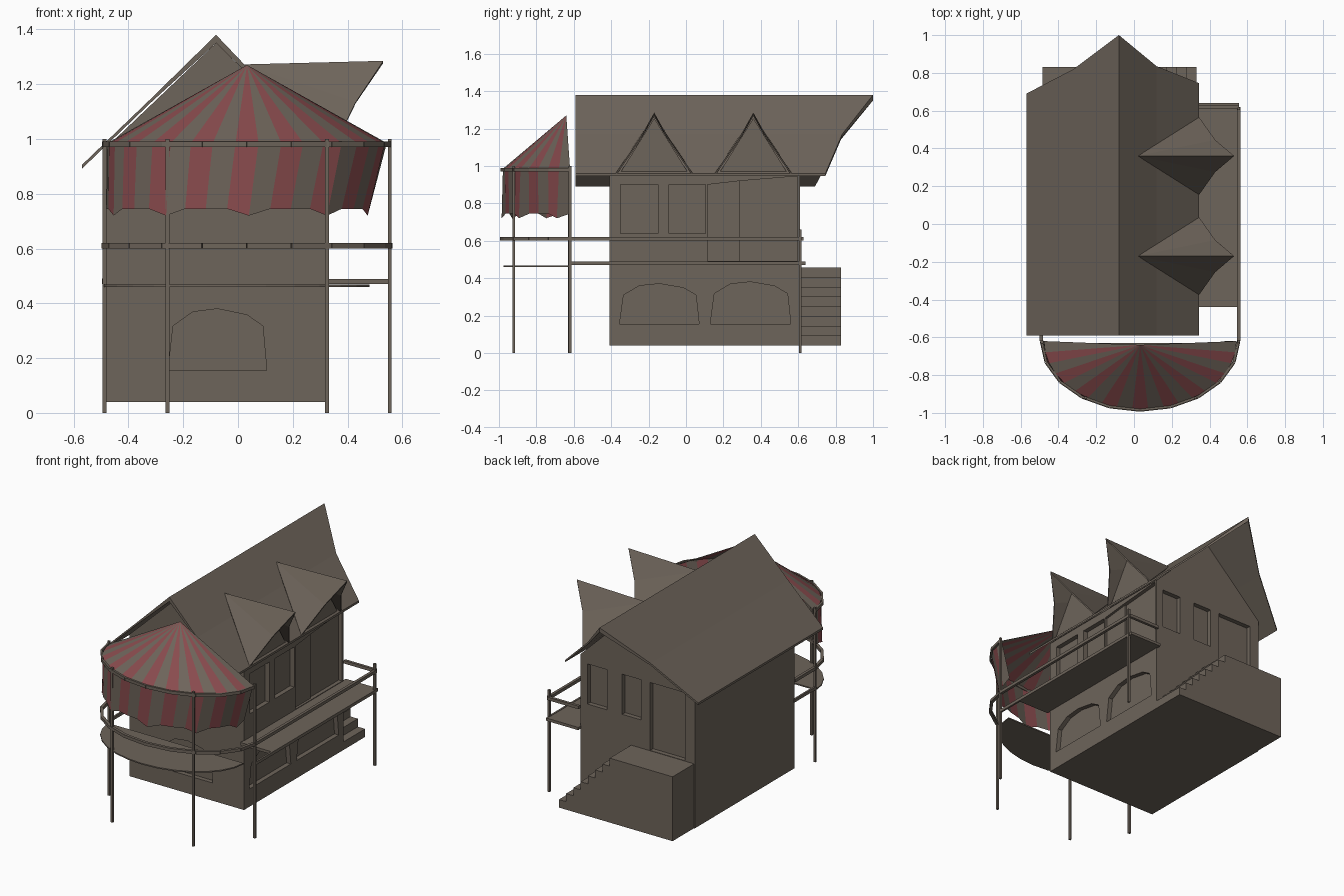
import bpy, bmesh, math
from mathutils import Vector

if "Cube" in bpy.data.objects:
    bpy.data.objects.remove(bpy.data.objects["Cube"])


def material(name, rgb):
    m = bpy.data.materials.new(name)
    m.diffuse_color = (*rgb, 1)
    m.use_nodes = True
    m.node_tree.nodes["Principled BSDF"].inputs["Base Color"].default_value = m.diffuse_color
    return m


BROWN = material("weathered_brown", (0.155, 0.128, 0.103))
RED = material("faded_red", (0.25, 0.07, 0.075))


def make(name, verts, faces, mats=(BROWN,), fix=True):
    me = bpy.data.meshes.new(name)
    me.from_pydata([tuple(v) for v in verts], [], faces)
    for m in mats:
        me.materials.append(m)
    if fix:
        bm = bmesh.new()
        bm.from_mesh(me)
        bmesh.ops.recalc_face_normals(bm, faces=bm.faces)
        bm.to_mesh(me)
        bm.free()
    ob = bpy.data.objects.new(name, me)
    bpy.context.collection.objects.link(ob)
    return ob


def prism(name, profile, axis, a, b):
    """Extrude a 2D profile (u, z) along axis 'x' or 'y' from a to b."""
    put = (lambda u, z, t: (t, u, z)) if axis == 'x' else (lambda u, z, t: (u, t, z))
    n = len(profile)
    verts = [put(u, z, t) for t in (a, b) for u, z in profile]
    faces = [list(range(n)), list(range(2 * n - 1, n - 1, -1))]
    faces += [[i, (i + 1) % n, n + (i + 1) % n, n + i] for i in range(n)]
    return make(name, verts, faces)


def rect(u0, u1, z0, z1):
    return [(u0, z0), (u1, z0), (u1, z1), (u0, z1)]


def arch(u0, u1, z0, z1):
    w, h = u1 - u0, z1 - z0
    return [(u0, z0), (u1, z0), (u1 - .04 * w, z0 + .72 * h), (u0 + .8 * w, z0 + .9 * h),
            (u0 + .5 * w, z1), (u0 + .25 * w, z0 + .95 * h), (u0 + .05 * w, z0 + .72 * h)]


def bars(name, paths, w, h):
    """Rectangular bars along polylines; w = horizontal, h = vertical size."""
    verts, faces = [], []
    for path in paths:
        for p, q in zip(path, path[1:]):
            p, q = Vector(p), Vector(q)
            d = (q - p).normalized()
            if abs(d.z) > .9:
                s, t = Vector((w / 2, 0, 0)), Vector((0, h / 2, 0))
            else:
                s = d.cross(Vector((0, 0, 1))).normalized() * w / 2
                t = Vector((0, 0, h / 2))
            k = len(verts)
            verts += [e + s * i + t * j for e in (p, q) for i, j in ((-1, -1), (1, -1), (1, 1), (-1, 1))]
            faces += [[k, k + 1, k + 2, k + 3], [k + 7, k + 6, k + 5, k + 4]]
            faces += [[k + i, k + (i + 1) % 4, k + 4 + (i + 1) % 4, k + 4 + i] for i in range(4)]
    return make(name, verts, faces)


def half_ellipse(cx, cy, rx, ry, z, n):
    return [(cx - rx * math.cos(math.pi * i / n), cy - ry * math.sin(math.pi * i / n), z)
            for i in range(n + 1)]


# house body with gable ends
body = prism("house_body", [(-.49, .04), (.33, .04), (.33, .95), (-.08, 1.35), (-.49, .96)],
             'y', -.41, .61)

# recessed windows and doors
cuts = [('x', rect(-.35, -.15, .64, .90), .30, .40),
        ('x', rect(-.09, .105, .64, .90), .30, .40),
        ('x', [(.115, .492), (.29, .492), (.29, .92), (.115, .90)], .315, .40),
        ('x', [(.29, .492), (.595, .492), (.595, .945), (.29, .92)], .305, .40),
        ('x', arch(-.355, .07, .155, .37), .30, .40),
        ('x', arch(.13, .56, .155, .38), .30, .40),
        ('y', arch(-.255, .105, .155, .38), -.50, -.38),
        ('y', rect(.14, .28, .64, .90), .58, .70),
        ('y', rect(-.105, .03, .64, .90), .58, .70),
        ('y', rect(-.42, -.17, .46, .90), .58, .70)]
for i, (ax, prof, a, b) in enumerate(cuts):
    c = prism("opening_cutter_%d" % i, prof, ax, a, b)
    c.hide_render = True
    mod = body.modifiers.new("opening", 'BOOLEAN')
    mod.operation, mod.solver, mod.object = 'DIFFERENCE', 'EXACT', c
bpy.context.view_layer.update()
baked = bpy.data.meshes.new_from_object(body.evaluated_get(bpy.context.evaluated_depsgraph_get()))
body.modifiers.clear()
body.data = baked
for o in [o for o in bpy.data.objects if o.name.startswith("opening_cutter")]:
    bpy.data.objects.remove(o)

# main roof: thin sheet, ridge reaching further back than the eaves
section = [(-.57, .905, .69), (-.32, 1.145, .82), (-.08, 1.38, 1.0), (.12, 1.17, .835), (.345, .96, .745)]
rv, rf = [], []
for x, z, yb in section:
    drop = .03 if x == -.08 else .014
    rv += [(x, -.59, z), (x, yb, z), (x, -.59, z - drop), (x, yb, z - drop)]
for i in range(4):
    a, b = 4 * i, 4 * i + 4
    rf += [[a, a + 1, b + 1, b], [a + 2, b + 2, b + 3, a + 3], [a, b, b + 2, a + 2], [a + 1, a + 3, b + 3, b + 1]]
rf += [[0, 2, 3, 1], [16, 17, 19, 18]]
make("main_roof", rv, rf)

# dormers with a beak-like ridge over a gable wall
for i, yc in enumerate((-.17, .36)):
    v = [(.02, yc, 1.272), (.53, yc, 1.285)]
    f = []
    for s in (-1, 1):
        k = len(v)
        v += [(.43, yc + s * .085, 1.135), (.345, yc + s * .205, .962)]
        f += [[0, 1, k], [0, k, k + 1]]
    d = make("dormer_roof_%d" % i, v, f)
    m = d.modifiers.new("thickness", 'SOLIDIFY')
    m.thickness = .008
    prism("dormer_gable_%d" % i, [(yc - .19, .95), (yc + .19, .95), (yc, 1.255)], 'x', .10, .335)

# back steps and landing as one stepped block
steps = [(-.485, .04), (.33, .04)]
for i in range(8):
    z = .04 + .0522 * (i + 1)
    x = .33 - .052 * i
    steps += [(x, z), (x - .052, z)]
steps += [(-.485, .457)]
prism("back_steps", steps, 'y', .605, .83)

# side balcony floor
prism("side_balcony_floor", rect(.325, .557, .47, .488), 'y', -.44, .64)

# curved front balcony floor
edge = half_ellipse(-.005, -.63, .485, .345, .468, 14)
n = len(edge)
make("front_balcony_floor", edge + [(x, y, z - .008) for x, y, z in edge],
     [list(range(n)), list(range(2 * n - 1, n - 1, -1))] +
     [[i, (i + 1) % n, n + (i + 1) % n, n + i] for i in range(n)])

# posts
bars("posts", [[(x, y, 0), (x, y, t)] for x, y, t in
               ((-.487, -.625, 1.0), (-.257, -.92, 1.0), (.325, -.92, 1.0),
                (.554, -.62, 1.0), (.554, .61, .66))], .014, .014)

# handrails and edge beams
arc = lambda z: half_ellipse(.032, -.62, .522, .365, z, 10)
bars("handrail", [[(-.49, -.41, .61)] + arc(.61) + [(.555, .62, .61), (.33, .62, .61)]], .018, .02)
bars("side_beams", [[(-.49, -.62, .48), (-.49, -.40, .48)],
                    [(.553, -.62, .48), (.553, .62, .48)]], .012, .02)
bars("awning_rim", [arc(.98)], .012, .02)

# striped awning: half cone with a scalloped valance, alternate segments red
N = 19
top = half_ellipse(.033, -.62, .51, .36, .985, N)
low = half_ellipse(.0, -.62, .48, .355, .745, N)
low = [(x, y - (.012 if i % 4 == 2 else 0), z - (.025 if i % 4 == 2 else 0)) for i, (x, y, z) in enumerate(low)]
verts = [(.033, -.64, 1.27)] + top + low
faces = []
for i in range(N):
    faces += [[0, i + 1, i + 2], [i + 1, i + 2 + N, i + 3 + N, i + 2]]
awning = make("striped_awning", verts, faces, (BROWN, RED), fix=False)
for p in awning.data.polygons:
    p.material_index = (p.index // 2) % 2
